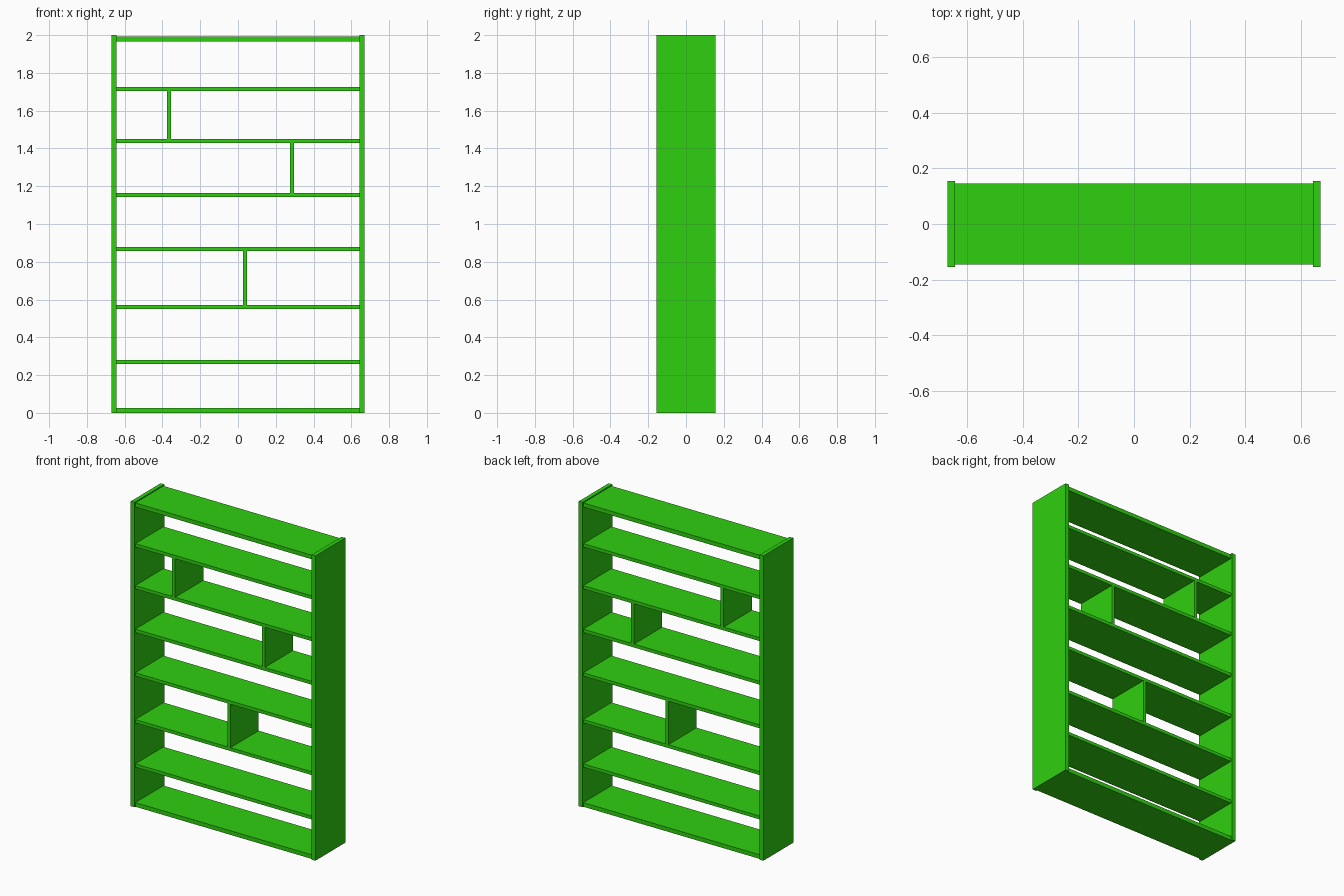
import bpy

default = bpy.data.objects.get("Cube")
if default:
    bpy.data.objects.remove(default, do_unlink=True)

# Single bright green paint
green = bpy.data.materials.new("bright_green")
green.use_nodes = True
colour = (0.028, 0.63, 0.005, 1)
green.diffuse_color = colour
green.node_tree.nodes["Principled BSDF"].inputs["Base Color"].default_value = colour

HALF_W, INNER = 0.67, 0.643           # outer and inner faces of the sides
SIDE_DEPTH, SHELF_DEPTH = 0.31, 0.292
BOARD = 0.022                         # thickness of inner boards


def board(name, x0, x1, z0, z1, depth):
    """Upright or flat board centred on y = 0."""
    bpy.ops.mesh.primitive_cube_add(size=1, location=((x0 + x1) / 2, 0, (z0 + z1) / 2))
    ob = bpy.context.object
    ob.name = name
    ob.scale = (x1 - x0, depth, z1 - z0)
    bpy.ops.object.transform_apply(location=False, rotation=False, scale=True)
    ob.data.materials.append(green)
    return ob


# Side panels
board("right_side", -HALF_W, -INNER, 0, 2, SIDE_DEPTH)
board("left_side", INNER, HALF_W, 0, 2, SIDE_DEPTH)

# Thicker bottom and top boards
board("bottom_board", -INNER, INNER, 0, 0.027, SHELF_DEPTH)
board("top_board", -INNER, INNER, 1.966, 1.993, SHELF_DEPTH)

# Inner shelves, by the height of their undersides
shelves = [0.259, 0.55, 0.857, 1.143, 1.429, 1.704]
for i, z in enumerate(shelves, 1):
    board(f"shelf_{i}", -INNER, INNER, z, z + BOARD, SHELF_DEPTH)

# Dividers, each standing on one shelf and reaching the next
for name, x, level in (("lower_divider", 0.037, 1),
                       ("middle_divider", 0.286, 3),
                       ("upper_divider", -0.365, 4)):
    board(name, x - BOARD / 2, x + BOARD / 2,
          shelves[level] + BOARD, shelves[level + 1], SHELF_DEPTH)
